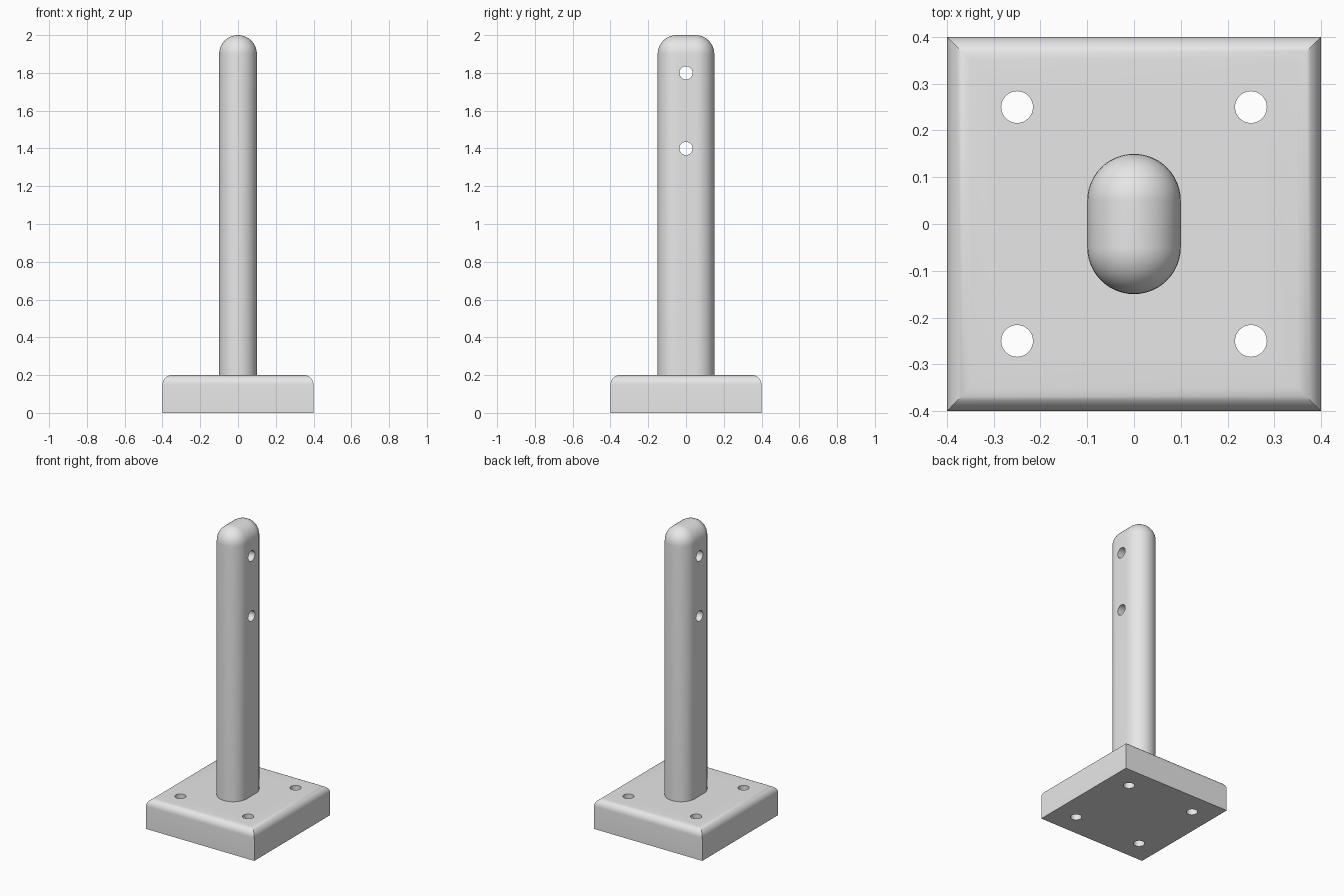
import bpy, bmesh, math
from mathutils import Matrix

cube = bpy.data.objects.get("Cube")
if cube:
    bpy.data.objects.remove(cube, do_unlink=True)

grey = bpy.data.materials.new("light grey")
grey.use_nodes = True
grey.diffuse_color = (0.8, 0.8, 0.8, 1)
grey.node_tree.nodes["Principled BSDF"].inputs["Base Color"].default_value = grey.diffuse_color


def make_object(name, bm):
    bmesh.ops.recalc_face_normals(bm, faces=bm.faces)
    mesh = bpy.data.meshes.new(name)
    bm.to_mesh(mesh)
    bm.free()
    mesh.materials.append(grey)
    obj = bpy.data.objects.new(name, mesh)
    bpy.context.collection.objects.link(obj)
    return obj


def drill(obj, matrices, radius):
    """Cut a round through hole at each matrix, then smooth the curved faces."""
    bm = bmesh.new()
    for matrix in matrices:
        bmesh.ops.create_cone(bm, cap_ends=True, segments=32, radius1=radius,
                              radius2=radius, depth=0.6, matrix=matrix)
    cutter = make_object(obj.name + "_cutter", bm)
    cutter.hide_render = True
    cut = obj.modifiers.new("holes", 'BOOLEAN')
    cut.operation = 'DIFFERENCE'
    cut.solver = 'EXACT'
    cut.object = cutter
    bpy.ops.object.select_all(action='DESELECT')
    bpy.context.view_layer.objects.active = obj
    obj.select_set(True)
    bpy.ops.object.modifier_apply(modifier=cut.name)
    bpy.data.objects.remove(cutter, do_unlink=True)
    bpy.ops.object.shade_smooth_by_angle(angle=math.radians(35))


# Square base plate with rounded, mitred top edges
bm = bmesh.new()
bmesh.ops.create_cube(bm, size=1, matrix=Matrix.Translation((0, 0, 0.1))
                      @ Matrix.Diagonal((0.8, 0.8, 0.2, 1)))
top_edges = [e for e in bm.edges if all(v.co.z > 0.19 for v in e.verts)]
bmesh.ops.bevel(bm, geom=top_edges, offset=0.05, segments=8, profile=0.5, affect='EDGES')
base = make_object("base_plate", bm)
drill(base, [Matrix.Translation((x, y, 0.1)) for x in (-0.25, 0.25) for y in (-0.25, 0.25)], 0.034)

# Upright post: a stadium section that closes in a rounded top
RADIUS, HALF_FLAT, STEPS, DOME = 0.1, 0.05, 24, 10
bm = bmesh.new()


def ring(radius, z):
    verts = []
    for side in (1, -1):
        for i in range(STEPS + 1):
            a = math.pi * i / STEPS
            verts.append(bm.verts.new((side * radius * math.cos(a),
                                       side * (HALF_FLAT + radius * math.sin(a)), z)))
    return verts


rings = [ring(RADIUS, 0.18)]
for k in range(DOME + 1):
    a = math.pi / 2 * k / DOME
    rings.append(ring(RADIUS * math.cos(a), 1.9 + RADIUS * math.sin(a)))
for low, high in zip(rings, rings[1:]):
    for i in range(len(low)):
        j = (i + 1) % len(low)
        bm.faces.new((low[i], low[j], high[j], high[i]))
bm.faces.new(rings[0])
bmesh.ops.remove_doubles(bm, verts=bm.verts, dist=0.0001)
post = make_object("post", bm)
sideways = Matrix.Rotation(math.pi / 2, 4, 'Y')
drill(post, [Matrix.Translation((0, 0, z)) @ sideways for z in (1.4, 1.8)], 0.035)
